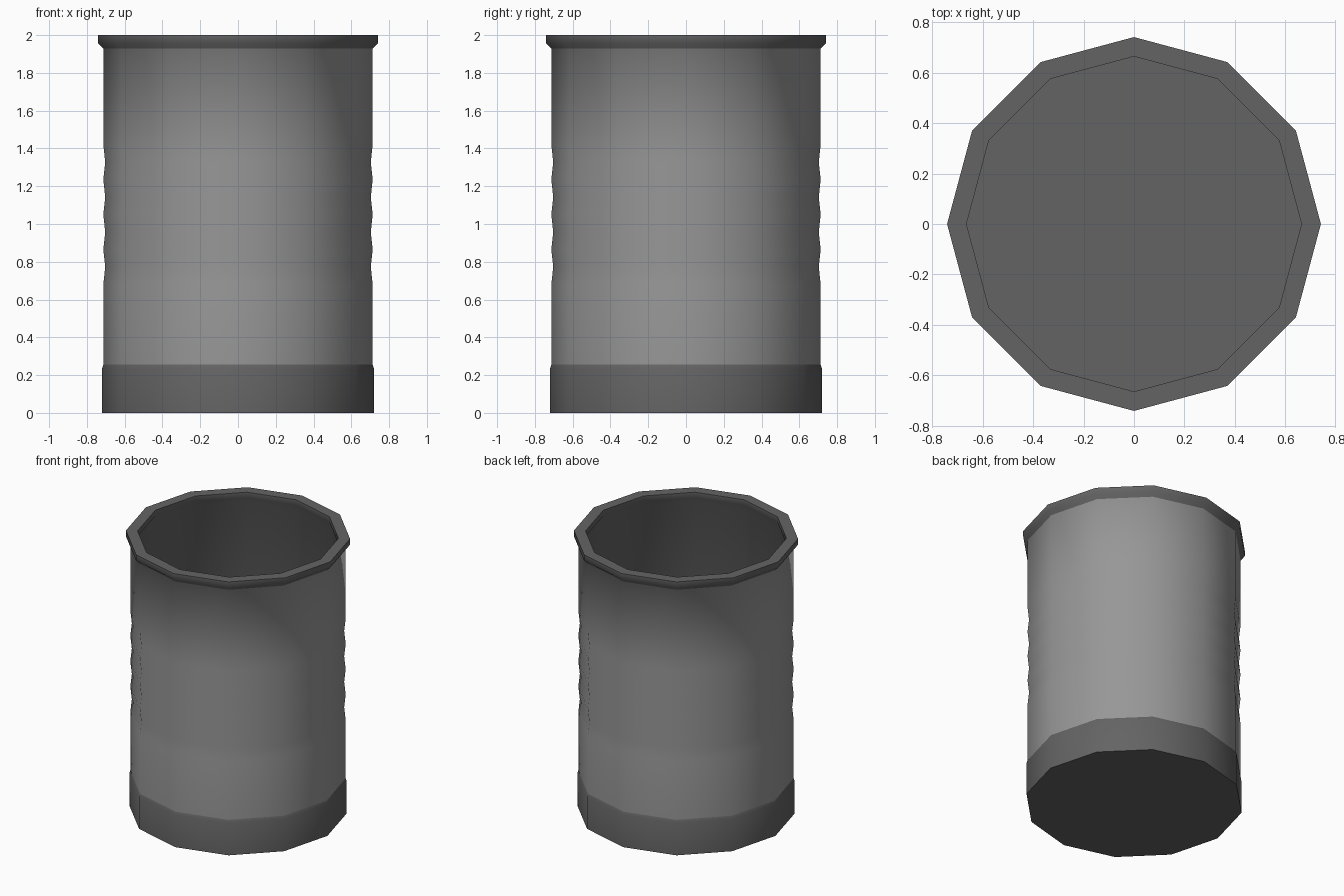
import bpy, bmesh, math

if "Cube" in bpy.data.objects:
    bpy.data.objects.remove(bpy.data.objects["Cube"])

SIDES = 12


def material(name, v):
    m = bpy.data.materials.new(name)
    m.diffuse_color = (v, v, v, 1)
    m.use_nodes = True
    m.node_tree.nodes["Principled BSDF"].inputs["Base Color"].default_value = m.diffuse_color
    return m


def lathe(name, profile, mats, trim_from=None, cap_start=False, cap_end=False):
    """Revolve (radius, z) points; bands from index trim_from use mats[1]."""
    bm = bmesh.new()
    rings = []
    for r, z in profile:
        rings.append([bm.verts.new((r * math.cos(math.tau * i / SIDES),
                                    r * math.sin(math.tau * i / SIDES), z))
                      for i in range(SIDES)])
    for k, (a, b) in enumerate(zip(rings, rings[1:])):
        for i in range(SIDES):
            j = (i + 1) % SIDES
            f = bm.faces.new((a[i], a[j], b[j], b[i]))
            if trim_from is not None and k >= trim_from:
                f.material_index = 1
    if cap_start:
        bm.faces.new(rings[0][::-1])
    if cap_end:
        bm.faces.new(rings[-1]).material_index = len(mats) - 1
    me = bpy.data.meshes.new(name)
    bm.to_mesh(me)
    bm.free()
    ob = bpy.data.objects.new(name, me)
    bpy.context.collection.objects.link(ob)
    for m in mats:
        me.materials.append(m)
    bpy.ops.object.select_all(action='DESELECT')
    ob.select_set(True)
    bpy.context.view_layer.objects.active = ob
    bpy.ops.object.shade_smooth_by_angle(angle=math.radians(60))
    return ob


grey = material("grey_wall", 0.31)
dark = material("dark_trim", 0.127)

# Ribbed outer wall flowing into the dark rim, inner lining and floor
ribs = [(0.713 if i % 2 == 0 else 0.703, 0.68 + 0.0925 * i) for i in range(9)]
wall = [(0.713, 0.255)] + ribs + [(0.713, 1.93)]
rim = [(0.742, 1.957), (0.742, 2.0), (0.665, 2.0),
       (0.665, 1.96), (0.685, 1.93), (0.685, 0.03)]
lathe("bin_wall_and_rim", wall + rim, [grey, dark],
      trim_from=len(wall) - 1, cap_end=True)

# Dark base band with closed bottom
lathe("base_band", [(0.72, 0), (0.72, 0.235), (0.713, 0.255)],
      [dark], cap_start=True)
